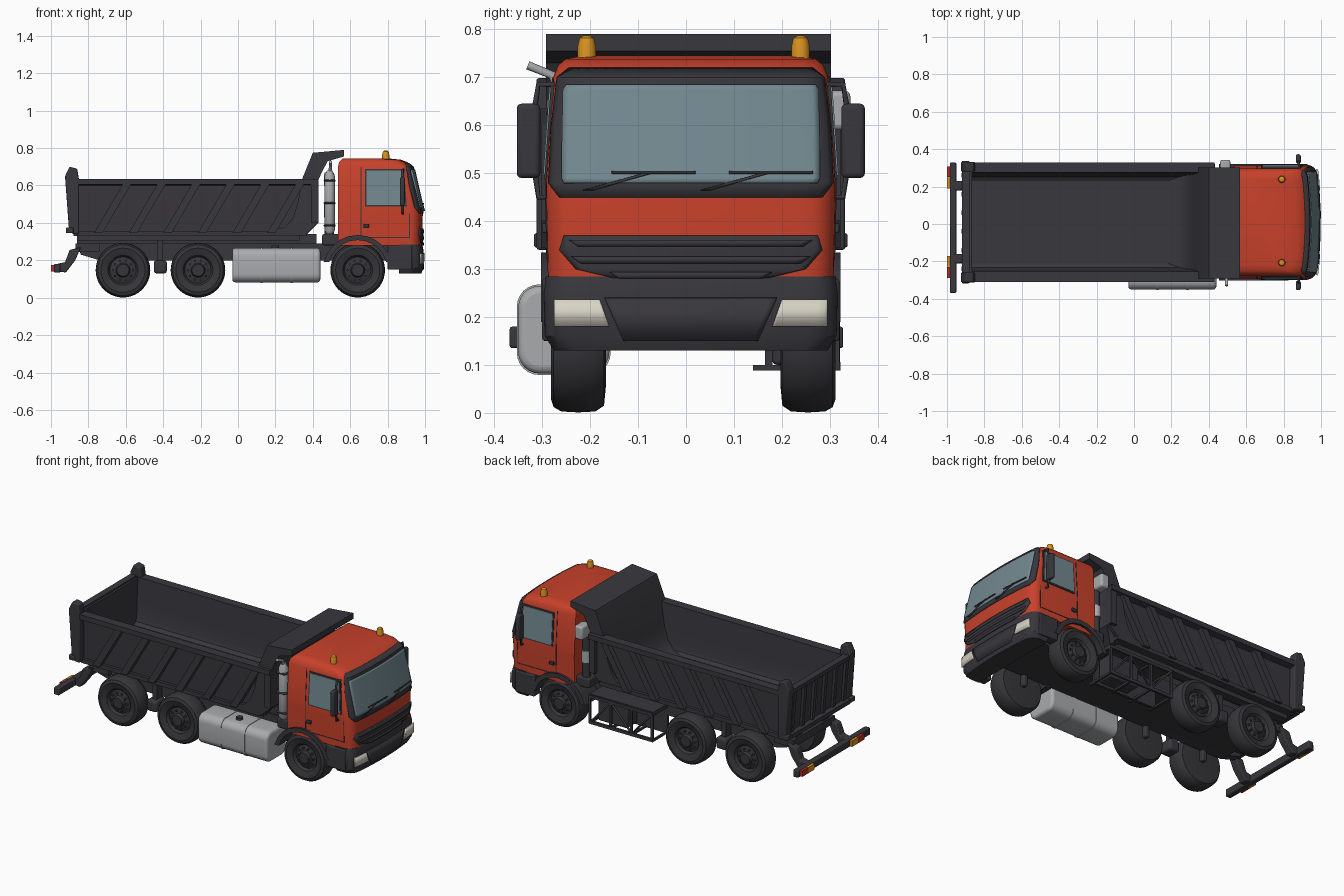
import bpy, bmesh
from math import sin, asin, cos, pi, sqrt, radians
from mathutils import Vector

default_cube = bpy.data.objects.get("Cube")
if default_cube:
    bpy.data.objects.remove(default_cube)

MID = .01                                  # lateral centre line
SIDES = (("right", -1), ("left", 1))
parts = []


def material(name, red, green, blue):
    mat = bpy.data.materials.new(name)
    mat.use_nodes = True
    mat.diffuse_color = (red, green, blue, 1)
    mat.node_tree.nodes["Principled BSDF"].inputs["Base Color"].default_value = (red, green, blue, 1)
    return mat


paint = material("red_paint", .58, .053, .024)
dark = material("dark_metal", .04, .038, .045)
rubber = material("tyre_rubber", .037, .036, .041)
glass = material("window_glass", .17, .25, .28)
steel = material("light_steel", .4, .41, .42)
lamp = material("headlamp", .68, .65, .56)
amber = material("amber_lamp", .7, .3, .015)
tail_red = material("tail_lamp", .5, .03, .015)


def finish(name, bm, mat, bevel=0, fix_normals=True):
    if fix_normals:
        bmesh.ops.recalc_face_normals(bm, faces=bm.faces)
    mesh = bpy.data.meshes.new(name)
    bm.to_mesh(mesh)
    bm.free()
    mesh.materials.append(mat)
    obj = bpy.data.objects.new(name, mesh)
    bpy.context.collection.objects.link(obj)
    if bevel:
        mod = obj.modifiers.new("rounded_edges", "BEVEL")
        mod.width, mod.segments, mod.limit_method = bevel, 3, "ANGLE"
    parts.append(obj)
    return obj


def loft(name, rings, mat, bevel=0):
    """Skin closed rings of points and cap both ends."""
    bm = bmesh.new()
    loops = [[bm.verts.new(p) for p in ring] for ring in rings]
    count = len(loops[0])
    for low, high in zip(loops, loops[1:]):
        for i in range(count):
            j = (i + 1) % count
            bm.faces.new((low[i], low[j], high[j], high[i]))
    bm.faces.new(loops[0])
    bm.faces.new(loops[-1])
    return finish(name, bm, mat, bevel)


def prism(name, outline, span, mat, bevel=0, axis="y"):
    """Extrude an (x, z) outline along y, or a (y, z) outline along x."""
    place = (lambda a, z, t: (a, t, z)) if axis == "y" else (lambda a, z, t: (t, a, z))
    return loft(name, [[place(a, z, t) for a, z in outline] for t in span], mat, bevel)


def rectangle(a, b, low, high):
    return [(a, low), (b, low), (b, high), (a, high)]


def rounded(a, b, low, high, r):
    """Rectangle outline with round corners."""
    centres = rectangle(a + r, b - r, low + r, high - r)
    return [(u + r * cos(t), v + r * sin(t)) for i, (u, v) in enumerate(centres)
            for t in (radians(180 + 90 * i + 15 * step) for step in range(7))]


def box(name, xs, ys, zs, mat, bevel=0):
    return prism(name, rectangle(*xs, *zs), ys, mat, bevel)


def span(sign, inner, outer):
    return MID + sign * inner, MID + sign * outer


def tube(name, points, radius, mat):
    curve = bpy.data.curves.new(name, "CURVE")
    curve.dimensions, curve.bevel_depth, curve.bevel_resolution = "3D", radius, 3
    curve.use_fill_caps = True
    line = curve.splines.new("POLY")
    line.points.add(len(points) - 1)
    for point, co in zip(line.points, points):
        point.co = (*co, 1)
    curve.materials.append(mat)
    bpy.context.collection.objects.link(bpy.data.objects.new(name, curve))


def lathe(name, profile, centre, mat, axis="y", flip=1):
    """Spin a (radius, along-axis) profile."""
    rings = []
    for r, t in profile:
        ring = [(r * cos(a), r * sin(a)) for a in (2 * pi * i / 40 for i in range(40))]
        rings.append([Vector(centre) + Vector((u, flip * t, v) if axis == "y" else (u, v, t))
                      for u, v in ring])
    return loft(name, rings, mat)


# Cab and bumper sections: height, front position, half width
CAB = [(.28, .985, .298), (.45, .988, .302), (.48, .985, .302), (.7, .935, .287),
       (.725, .905, .277), (.738, .87, .262), (.745, .8, .23)]
BUMPER = [(.13, .98, .285), (.16, .993, .305), (.25, .993, .307), (.285, .985, .303)]


def section(table, z):
    for (za, fa, wa), (zb, fb, wb) in zip(table, table[1:]):
        if z <= zb:
            k = (z - za) / (zb - za)
            return fa + k * (fb - fa), wa + k * (wb - wa)


def nose(y, front, width, radius=.05):
    """Gently bowed front with rounded corners."""
    over = max(0, abs(y) - width + radius)
    return front - .02 * (y / width) ** 2 - radius + sqrt(max(0, radius ** 2 - over ** 2))


def shell(name, table, back, mat):
    rings = []
    for z, front, width in table:
        ys = [width * sin(pi * (i / 32 - .5)) for i in range(33)]
        ring = [(nose(y, front, width), MID + y, z) for y in ys]
        rear = back + max(0, z - .72)
        rings.append(ring + [(rear, MID + width, z), (rear, MID - width, z)])
    return loft(name, rings, mat)


def patch(name, table, rows, lift, mat, columns=24):
    """Thin plate following the nose; rows are height, from y, to y."""
    bm, grid = bmesh.new(), []
    for z, ya, yb in rows:
        front, width = section(table, z)
        front, width = front + lift, width + lift
        a, b = (asin(max(-1, min(1, y / width))) for y in (ya, yb))
        ys = [width * sin(a + (b - a) * i / columns) for i in range(columns + 1)]
        grid.append([bm.verts.new((nose(y, front, width), MID + y, z)) for y in ys])
    for low, high in zip(grid, grid[1:]):
        for i in range(columns):
            bm.faces.new((low[i], low[i + 1], high[i + 1], high[i]))
    obj = finish(name, bm, mat, fix_normals=False)
    mod = obj.modifiers.new("plate", "SOLIDIFY")
    mod.thickness, mod.offset = min(lift + .003, .009), -1


def mirrored_rows(*rows):
    return [(z, -half, half) for z, half in rows]


def side_plate(name, sign, corners, lift, mat):
    """Thin plate following the cab side."""
    loft(name, [[(x, MID + sign * (section(CAB, z)[1] + d), z) for x, z in corners]
                for d in (-.003, lift)], mat)


# Cab shell, windscreen and grille
shell("cab", CAB, .535, paint)
shell("front_bumper", BUMPER, .86, dark)
patch("windscreen_frame", CAB, mirrored_rows((.45, .275), (.48, .298), (.6, .292), (.7, .28), (.72, .255)), .005, dark)
patch("windscreen", CAB, mirrored_rows((.48, .265), (.49, .27), (.58, .269), (.675, .267), (.685, .26)), .009, glass)
patch("grille", CAB, mirrored_rows((.281, .16), (.3, .24), (.34, .275), (.37, .265)), .005, dark)
for z, half in ((.355, .255), (.32, .25), (.288, .17)):
    patch("grille_bar", CAB, mirrored_rows((z - .008, half - .02), (z + .006, half)), .009, dark)
patch("bumper_panel", BUMPER, mirrored_rows((.15, .14), (.24, .18)), .005, dark)
for y in (-.225, .02):
    patch("wiper_arm", CAB, [(.465, y, y + .02), (.503, y + .135, y + .155)], .014, dark)
    patch("wiper_blade", CAB, [(.5, y + .06, y + .235), (.505, y + .06, y + .235)], .015, dark)

# Cab sides, lamps, mirrors and beacons
for side, s in SIDES:
    lower, upper = sorted((s * .285, s * .17)), sorted((s * .285, s * .19))
    patch(side + "_headlight", BUMPER, [(.18, *lower), (.236, *upper)], .008, lamp)
    for name, grow, lift, mat in (("window_frame", .008, .004, dark), ("window", 0, .007, glass)):
        corners = [(.686 - grow, .495 - grow), (.895 + grow, .495 - grow),
                   (.88 + grow, .68 + grow), (.686 - grow, .68 + grow)]
        side_plate(side + "_" + name, s, corners, lift, mat)
    for low, high in ((.33, .45), (.45, .48), (.48, .7)):
        side_plate(side + "_door_seam", s, rectangle(.656, .66, low, high), .002, dark)
    side_plate(side + "_door_seam", s, rectangle(.915, .919, .32, .45), .002, dark)
    side_plate(side + "_door_sill", s, rectangle(.66, .915, .32, .324), .002, dark)
    box(side + "_door_handle", (.67, .7), span(s, .295, .31), (.375, .395), dark, bevel=.004)
    box(side + "_mirror", (.865, .892), span(s, .314, .363), (.49, .645), dark, bevel=.01)
    for z, rise in ((.64, .045), (.5, -.05)):
        tube(side + "_mirror_arm", [(.885, MID + s * .28, z + rise), (.88, MID + s * .318, z + rise),
                                   (.88, MID + s * .325, z)], .006, dark)
    beacon = [(.019, .72), (.019, .765), (.015, .782), (.006, .787)]
    lathe(side + "_beacon", beacon, (.79, MID + .006 + s * .223, 0), amber, axis="z")
    box(side + "_cab_step", (.8, .93), span(s, .25, .31), (.15, .28), dark, bevel=.006)
    # Front mudguard arch
    arc = [radians(a) for a in range(0, 181, 15)]
    arch = [(.64 + r * cos(a), .15 + r * sin(a)) for r, seq in ((.185, arc), (.158, arc[::-1])) for a in seq]
    prism(side + "_mudguard", [(x, max(z, .19)) for x, z in arch], span(s, .16, .312), dark)

# Wheels: profile runs from the outer face inward
for axle, x in (("front", .64), ("middle", -.214), ("rear", -.615)):
    for side, s in SIDES:
        width = .115
        profile = [(.012, .0), (.032, .0), (.038, .018), (.07, .028), (.08, .012), (.09, .008), (.118, .0),
                   (.135, .006), (.144, .022), (.146, width / 2), (.144, width - .022), (.132, width - .004),
                   (.09, width), (.02, width)]
        centre = Vector((x, MID + .005 + s * .297, .147))
        lathe(axle + "_" + side + "_wheel", profile, centre, rubber, flip=-s)
        for i in range(10):
            a = 2 * pi * i / 10
            nut = centre + Vector((.053 * cos(a), 0, .053 * sin(a)))
            lathe(axle + "_wheel_nut", [(.006, .012), (.006, .03)], nut, dark, flip=-s)
        # Short hanger joins each hub to the chassis
        box(axle + "_hub_hanger", (x - .015, x + .015), span(s, .15, .2), (.135, .22), dark, bevel=.008)

# Chassis
for side, s in SIDES:
    prism(side + "_chassis_rail", [(-.86, .29), (-.84, .23), (-.74, .2), (.9, .2), (.9, .29)], span(s, .12, .17), dark)
    box(side + "_subframe", (-.86, .42), span(s, .1, .16), (.28, .34), dark)
    box(side + "_bed_support", (-.86, .33), span(s, .2, .25), (.305, .335), dark)
    box(side + "_spring_hanger", (-.45, -.38), span(s, .16, .25), (.13, .2), dark, bevel=.015)
    box(side + "_hanger_arm", (-.43, -.4), span(s, .16, .22), (.18, .31), dark)
    prism(side + "_bumper_bracket", [(-.84, .27), (-.9, .255), (-.925, .19), (-.97, .18), (-.97, .14), (-.92, .135), (-.87, .2)],
          span(s, .17, .22), dark, bevel=.005)
box("chassis_floor", (-.75, .9), span(1, -.165, .165), (.2, .24), dark)
box("rear_cross_member", (-.87, -.74), span(1, -.2, .2), (.245, .29), dark)

# Rear under-run bar with lamps
box("rear_bar", (-.985, -.95), (-.368, .328), (.135, .18), dark, bevel=.006)
for name, mat, start in (("tail", tail_red, .24), ("signal", amber, .18)):
    for side, s in SIDES:
        box(side + "_" + name + "_lamp", (-1, -.98), span(s, start, start + .058), (.14, .175), mat)

# Fuel tank on the right, equipment cage on the left
prism("fuel_tank", rounded(-.35, -.16, .082, .265, .045), (-.03, .44), steel, bevel=.015, axis="x")
for x in (.12, .28):
    prism("tank_strap", rounded(-.353, -.157, .079, .268, .047), (x, x + .012), steel, axis="x")
lathe("tank_cap", [(.02, .26), (.02, .278)], (.2, -.27, 0), dark, axis="z")
for z in (.088, .245):
    for y in (.165, .308):
        box("cage_rail", (0, .43), (y, y + .014), (z, z + .018), dark)
    for x in (0, .14, .28, .42):
        box("cage_tie", (x, x + .012), (.14, .315), (z, z + .012), dark)
for x in (0, .14, .28, .42):
    box("cage_post", (x, x + .014), (.308, .32), (.09, .26), dark)
tube("cage_brace", [(.01, .314, .25), (.146, .314, .1), (.286, .314, .25), (.42, .314, .1)], .007, dark)
box("cage_lid", (0, .43), (.17, .315), (.255, .268), dark)
box("cage_back", (0, .43), (.165, .18), (.09, .26), dark)
box("battery_box", (.2, .4), (.18, .28), (.1, .24), dark, bevel=.01)

# Tipper body with coved inside corners
box("bed_floor", (-.88, .35), span(1, -.27, .27), (.33, .36), dark)
for side, s in SIDES:
    wall = [(.277, .33), (.278, .4), (.282, .6), (.32, .605), (.32, .635), (.265, .635),
            (.256, .5), (.25, .4), (.242, .375), (.22, .361), (.22, .33)]
    panel = prism(side + "_bed_wall", [(MID + s * d, z) for d, z in wall], (-.88, .43), dark, axis="x")
    for vert in panel.data.vertices:
        if vert.co.x > 0 and vert.co.z < .39:
            vert.co.x = .36
    for i in range(6):
        x = -.77 + i * .185
        prism(side + "_bed_rib", [(x, .345), (x + .045, .345), (x + .2, .61), (x + .155, .61)], span(s, .27, .312), dark)
    box(side + "_front_post", (.39, .43), span(s, .27, .312), (.4, .61), dark)
    box(side + "_lower_rail", (-.86, .37), span(s, .26, .295), (.33, .355), dark)
    prism(side + "_rear_horn", [(-.905, .38), (-.925, .65), (-.9, .7), (-.86, .69), (-.85, .63), (-.85, .34), (-.88, .34)],
          span(s, .27, .322), dark, bevel=.006)
    box(side + "_tailgate_latch", (-.92, -.88), span(s, .29, .327), (.345, .375), dark, bevel=.005)
prism("headboard", [(.18, .33), (.35, .33), (.43, .4), (.43, .63), (.45, .675), (.48, .73), (.567, .755), (.567, .79),
                    (.4, .775), (.345, .64), (.318, .5), (.29, .42), (.25, .377), (.18, .361)], (-.292, .302), dark)
prism("tailgate", [(-.885, .34), (-.905, .63), (-.867, .63), (-.865, .34)], span(1, -.28, .28), dark)
for i in range(6):
    y = -.24 + i * .1
    prism("tailgate_rib", [(-.9, .36), (-.922, .62), (-.89, .62), (-.88, .36)], (y - .012, y + .012), dark)
for z in (.345, .615):
    box("tailgate_rail", (-.92, -.88), span(1, -.28, .28), (z, z + .025), dark)

# Exhaust stack and air intake behind the cab
lathe("exhaust_stack", [(.014, .34), (.028, .36), (.028, .65), (.014, .68)], (.49, -.262, 0), steel, axis="z")
tube("exhaust_tip", [(.49, -.262, .66), (.495, -.28, .705), (.495, -.33, .725)], .009, steel)
for z in (.38, .5, .62):
    box("exhaust_clamp", (.458, .522), (-.292, -.23), (z, z + .012), dark, bevel=.02)
box("intake_box", (.46, .515), (.26, .343), (.59, .672), steel, bevel=.012)
tube("intake_pipe", [(.488, .26, .28), (.488, .26, .6)], .025, dark)
lathe("air_canister", [(.028, .43), (.028, .5)], (.488, .262, 0), steel, axis="z")
box("rear_cab_mount", (.45, .56), span(1, -.28, .28), (.28, .34), dark, bevel=.01)

# Smooth shading with crisp edges
bpy.ops.object.select_all(action="DESELECT")
for obj in parts:
    obj.select_set(True)
bpy.context.view_layer.objects.active = parts[0]
bpy.ops.object.shade_smooth_by_angle(angle=radians(35))
